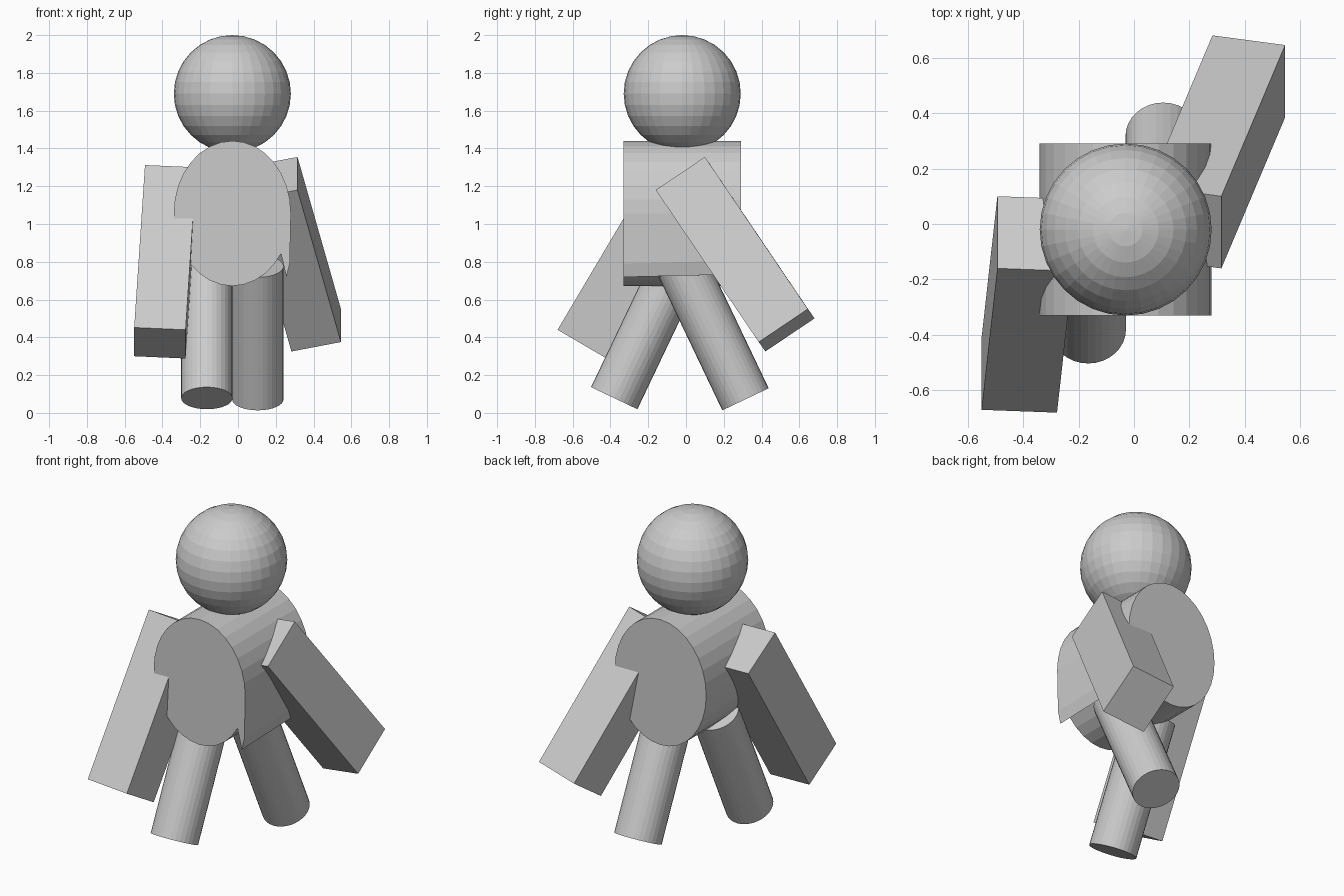
import bpy
import bmesh
import math
from mathutils import Matrix, Vector

cube = bpy.data.objects.get("Cube")
if cube:
    bpy.data.objects.remove(cube, do_unlink=True)

GREY = (0.6, 0.6, 0.6, 1)
grey = bpy.data.materials.new("plain_grey")
grey.use_nodes = True
grey.diffuse_color = GREY
grey.node_tree.nodes["Principled BSDF"].inputs["Base Color"].default_value = GREY


def add_part(name, bm):
    mesh = bpy.data.meshes.new(name)
    bm.normal_update()
    bm.to_mesh(mesh)
    bm.free()
    mesh.materials.append(grey)
    obj = bpy.data.objects.new(name, mesh)
    bpy.context.collection.objects.link(obj)
    return obj


def cylinder(radius, depth, matrix):
    bm = bmesh.new()
    bmesh.ops.create_cone(bm, cap_ends=True, segments=32, radius1=radius,
                          radius2=radius, depth=depth, matrix=matrix)
    return bm


def add_leg(name, foot, lean):
    """Round leg standing on the centre of its lower cap, leaning along y."""
    length = 0.78
    rot = Matrix.Rotation(math.radians(lean), 4, "X")
    up = rot @ Vector((0, 0, length / 2))
    add_part(name, cylinder(0.136, length, Matrix.Translation(Vector(foot) + up) @ rot))


def add_arm(name, center, thick, width, length):
    """Square arm spanned by three edge vectors."""
    m = Matrix((thick, width, length)).transposed().to_4x4()
    bm = bmesh.new()
    bmesh.ops.create_cube(bm, size=1, matrix=Matrix.Translation(center) @ m)
    bmesh.ops.recalc_face_normals(bm, faces=bm.faces)
    add_part(name, bm)


# Head
bm = bmesh.new()
bmesh.ops.create_uvsphere(bm, u_segments=32, v_segments=16, radius=0.31,
                          matrix=Matrix.Translation((-0.03, -0.02, 1.69)))
add_part("head", bm)

# Torso: oval barrel lying along y, with two lower edges on the left pulled down
A, B, CZ = 0.31, 0.384, 1.056
place = (Matrix.Translation((-0.03, -0.02, CZ)) @ Matrix.Diagonal((A, 1, B, 1))
         @ Matrix.Rotation(math.pi / 2, 4, "X"))
bm = cylinder(1, 0.62, place)
for v in bm.verts:
    angle = math.degrees(math.atan2((CZ - v.co.z) / B, (v.co.x + 0.03) / A))
    if 5 < angle < 28:
        v.co.z -= 0.19 if v.co.y < 0 else 0.175
add_part("torso", bm)

# Legs in mid stride
add_leg("right_leg", (-0.165, -0.38, 0.078), -25.5)
add_leg("left_leg", (0.105, 0.315, 0.072), 25.5)

# Arms swinging opposite ways
add_arm("left_arm", (0.299, 0.26, 0.84),
        (-0.262, 0.035, -0.05), (0, -0.26, -0.175), (0.23, 0.545, -0.805))
add_arm("right_arm", (-0.385, -0.29, 0.80),
        (0.272, -0.01, -0.012), (0, 0.26, -0.152), (-0.057, -0.51, -0.86))
